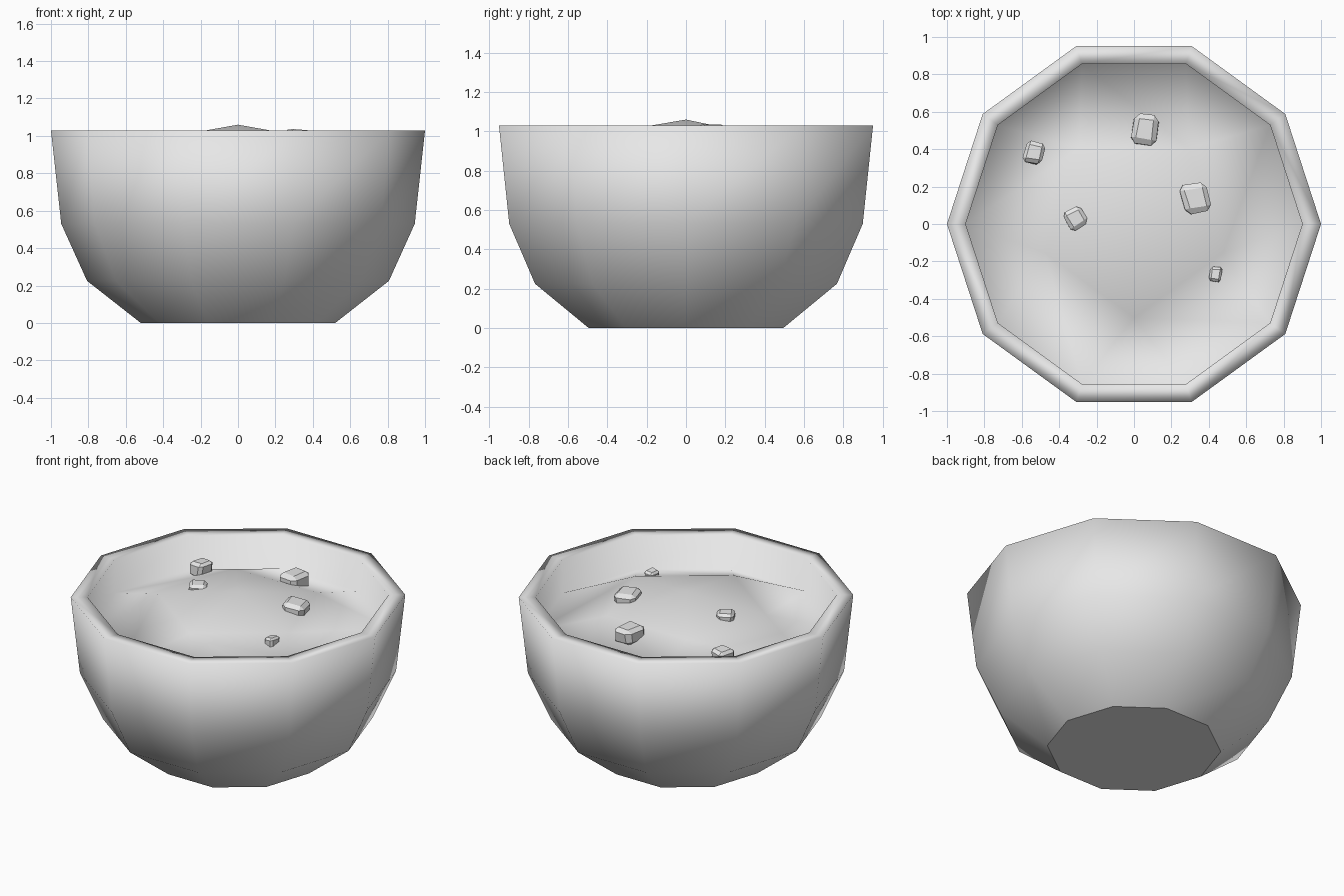
import bpy, bmesh, random
from math import cos, sin, radians
from mathutils import Vector, Matrix

old = bpy.data.objects.get("Cube")
if old:
    bpy.data.objects.remove(old, do_unlink=True)

SIDES = 10
random.seed(4)

grey = bpy.data.materials.new("plain_grey")
grey.use_nodes = True
grey.diffuse_color = (0.8, 0.8, 0.8, 1)
grey.node_tree.nodes["Principled BSDF"].inputs["Base Color"].default_value = (0.8, 0.8, 0.8, 1)


def finish(bm, name):
    """Turn a bmesh into a named object with the material."""
    bmesh.ops.recalc_face_normals(bm, faces=bm.faces)
    mesh = bpy.data.meshes.new(name)
    bm.to_mesh(mesh)
    bm.free()
    mesh.materials.append(grey)
    obj = bpy.data.objects.new(name, mesh)
    bpy.context.collection.objects.link(obj)
    return obj


def ring(bm, radius, z, count, start=0):
    """Add a regular ring of vertices."""
    angles = [radians(start + i * 360 / count) for i in range(count)]
    return [bm.verts.new((radius * cos(a), radius * sin(a), z)) for a in angles]


# Pot: base, curved outer wall, flat rim and inner wall
bm = bmesh.new()
profile = [(0.52, 0), (0.807, 0.225), (0.945, 0.53), (1, 1.03), (0.9, 1.03), (0.9, 0.81)]
rings = [ring(bm, r, z, SIDES) for r, z in profile]
for low, high in zip(rings, rings[1:]):
    for i in range(SIDES):
        j = (i + 1) % SIDES
        bm.faces.new((low[i], low[j], high[j], high[i]))
base = bm.faces.new(rings[0][::-1])

# Soil: low mound with a five-sided crown, joined to the inner wall
edge = rings[-1]
crown = ring(bm, 0.5, 0.975, 5, -90)
peak = bm.verts.new((0, 0, 1.06))
for k in range(5):
    a, b = crown[k], crown[(k + 1) % 5]
    e = [edge[(7 + 2 * k + n) % SIDES] for n in range(3)]
    bm.faces.new((a, e[0], e[1]))
    bm.faces.new((a, e[1], e[2], b))
    bm.faces.new((peak, a, b))

for f in bm.faces:
    f.smooth = f is not base
for e in base.edges:
    e.smooth = False
finish(bm, "pot_with_soil")

# Pebbles: chipped blocks half sunk in the soil (centre, half sizes, turn)
pebbles = [
    ((-0.53, 0.385, 0.93), (0.048, 0.055, 0.045), -15),
    ((0.06, 0.51, 0.965), (0.068, 0.08, 0.055), -10),
    ((-0.31, 0.035, 0.99), (0.052, 0.058, 0.04), 30),
    ((0.33, 0.14, 0.985), (0.068, 0.08, 0.05), 15),
    ((0.44, -0.265, 0.95), (0.031, 0.038, 0.035), -10),
]
for n, (centre, size, turn) in enumerate(pebbles):
    bm = bmesh.new()
    bmesh.ops.create_cube(bm, size=2)
    for v in bm.verts:
        v.co += Vector([random.uniform(-0.22, 0.1) for _ in range(3)])
    bmesh.ops.bevel(bm, geom=bm.edges[:], offset=0.38, segments=1, affect='EDGES')
    bm.transform(Matrix.Translation(centre) @ Matrix.Rotation(radians(turn), 4, 'Z')
                 @ Matrix.Diagonal((*size, 1)))
    finish(bm, f"pebble_{n + 1}")
